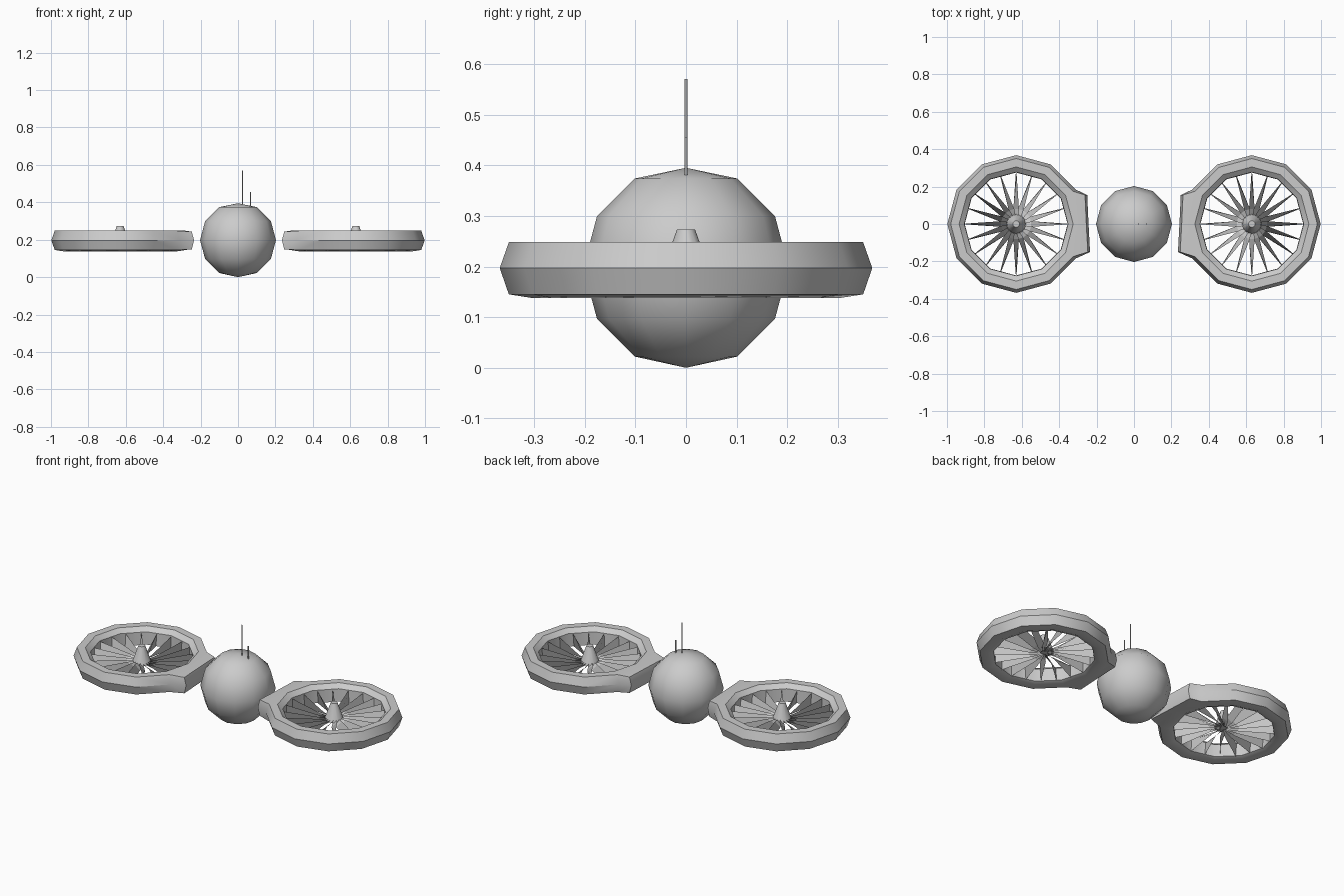
import bpy, bmesh
from math import sin, cos, pi, radians
from mathutils import Matrix, Vector

if "Cube" in bpy.data.objects:
    bpy.data.objects.remove(bpy.data.objects["Cube"])

CX = 0.63      # fan centre
SEG = 12


def finish(bm, name, angle=35, mirror=False, recalc=True):
    if recalc:
        bmesh.ops.recalc_face_normals(bm, faces=bm.faces[:])
    me = bpy.data.meshes.new(name)
    bm.to_mesh(me)
    bm.free()
    me.shade_smooth()
    me.set_sharp_from_angle(angle=radians(angle))
    ob = bpy.data.objects.new(name, me)
    bpy.context.collection.objects.link(ob)
    if mirror:
        ob.modifiers.new("Mirror", 'MIRROR').use_mirror_merge = False
    return ob


def cylinder(name, loc, r1, r2, depth, seg, mirror=False):
    bm = bmesh.new()
    bmesh.ops.create_cone(bm, cap_ends=True, segments=seg, radius1=r1, radius2=r2,
                          depth=depth, matrix=Matrix.Translation(loc))
    return finish(bm, name, mirror=mirror)


# Ball body with slightly flattened poles
bm = bmesh.new()
bmesh.ops.create_uvsphere(bm, u_segments=12, v_segments=6, radius=0.203)
for v in bm.verts:
    v.co.z = max(-0.198, min(0.197, v.co.z)) + 0.198
finish(bm, "body", 50)

# Two thin antennas
cylinder("long_antenna", (0.025, 0, 0.475), 0.003, 0.003, 0.19, 6)
cylinder("short_antenna", (0.067, 0, 0.417), 0.003, 0.003, 0.076, 6)

# Fan duct: lathed profile, with a mounting block on the side facing the body
profile = [(0.35, 0.248), (0.368, 0.197), (0.35, 0.145),
           (0.305, 0.138), (0.275, 0.15), (0.277, 0.225), (0.305, 0.248)]
bm = bmesh.new()
ring = [[bm.verts.new((CX - r * cos(i * 2 * pi / SEG), r * sin(i * 2 * pi / SEG), z))
         for i in range(SEG)] for r, z in profile]
n = len(profile)
for j in range(n):
    for i in range(SEG):
        if j < 2 and i in (SEG - 1, 0):
            continue
        k, m = (j + 1) % n, (i + 1) % SEG
        bm.faces.new((ring[j][i], ring[j][m], ring[k][m], ring[k][i]))
ends = [(0.235, -0.15), (0.243, 0.0), (0.25, 0.155)]
block = [[bm.verts.new((x + dx, y, z)) for x, y in ends]
         for dx, z in ((0.012, 0.243), (0, 0.197), (0.012, 0.149))]
for j in range(2):
    for i in range(2):
        bm.faces.new((block[j][i], block[j][i + 1], block[j + 1][i + 1], block[j + 1][i]))
loop = [(0, 0), (0, 1), (0, 2), (1, 2), (2, 2), (2, 1), (2, 0), (1, 0)]
for (a, b), (c, d) in zip(loop, loop[1:] + loop[:1]):
    bm.faces.new((block[a][b], block[c][d], ring[c][d - 1], ring[a][b - 1]))
finish(bm, "fan_duct", 32, mirror=True)

# Fan hub cone
cylinder("fan_hub", (CX, 0, 0.224), 0.053, 0.018, 0.098, 12, mirror=True)

# Twisted blades: tilted at the root, upright at the tip
bm = bmesh.new()
BLADES = 20
for b in range(BLADES):
    rot = Matrix.Rotation(b * 2 * pi / BLADES, 3, 'Z')
    rows = []
    for r, w, z0, z1 in ((0.02, 0.008, 0.165, 0.185), (0.08, 0.015, 0.162, 0.193),
                         (0.272, 0.002, 0.147, 0.222)):
        rows.append([bm.verts.new(rot @ Vector((r, s * w, z)) + Vector((CX, 0, 0)))
                     for s, z in ((-1, z0), (1, z1))])
    for p, q in zip(rows, rows[1:]):
        bm.faces.new((p[0], q[0], q[1], p[1]))
finish(bm, "fan_blades", 20, mirror=True)
